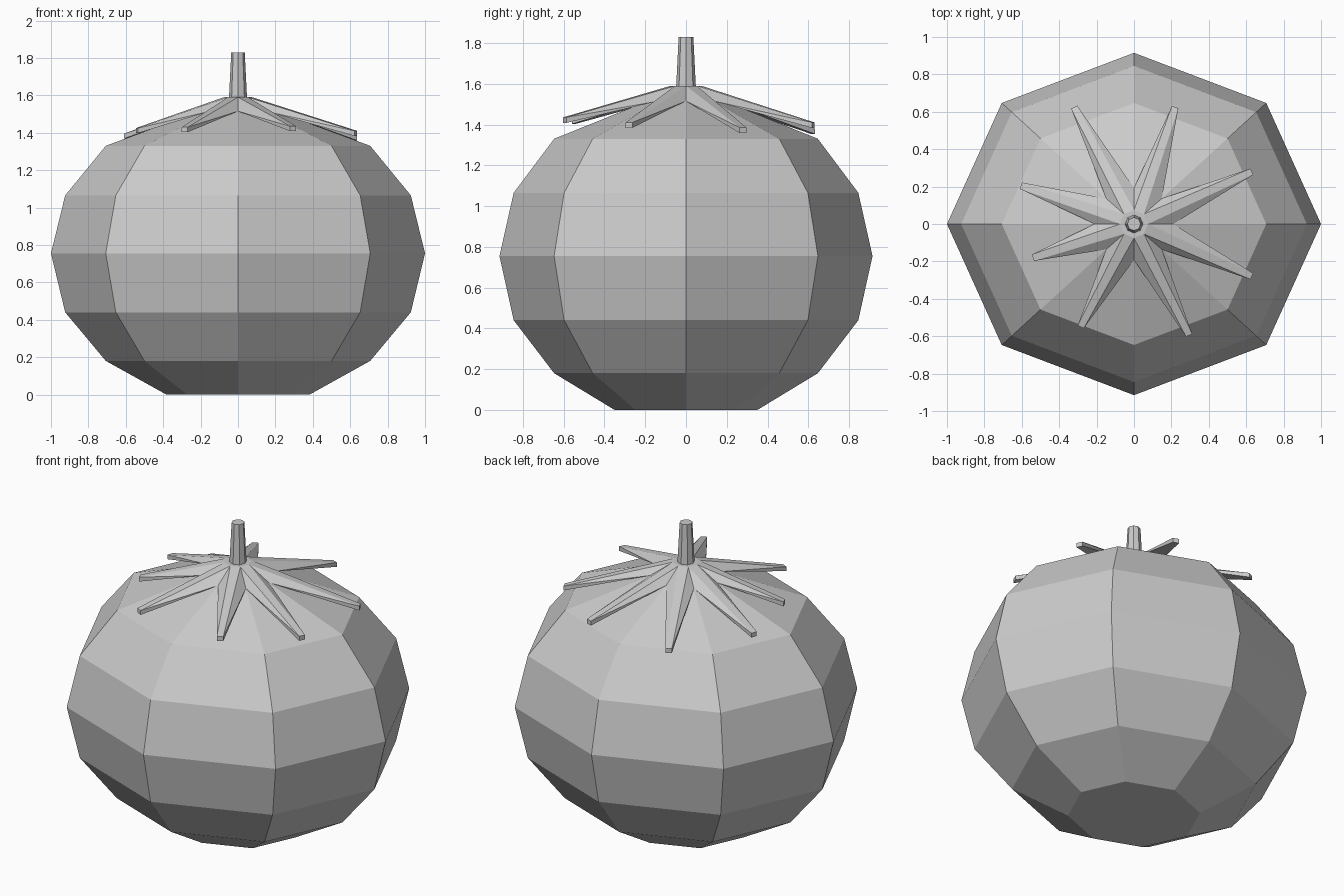
import bpy, bmesh
from math import sin, cos, pi
from mathutils import Vector

cube = bpy.data.objects.get("Cube")
if cube:
    bpy.data.objects.remove(cube, do_unlink=True)

SIDES = 8
DEPTH = 0.915  # the fruit is slightly narrower front to back

grey = bpy.data.materials.new("plain grey")
grey.use_nodes = True
grey.diffuse_color = (0.6, 0.6, 0.6, 1)
grey.node_tree.nodes["Principled BSDF"].inputs["Base Color"].default_value = (0.6, 0.6, 0.6, 1)


def finish(name, bm):
    bmesh.ops.recalc_face_normals(bm, faces=bm.faces[:])
    mesh = bpy.data.meshes.new(name)
    bm.to_mesh(mesh)
    bm.free()
    mesh.materials.append(grey)
    obj = bpy.data.objects.new(name, mesh)
    bpy.context.collection.objects.link(obj)
    return obj


def ring(bm, radius, z, squash=1.0):
    return [bm.verts.new((radius * cos(2 * pi * i / SIDES),
                          radius * squash * sin(2 * pi * i / SIDES), z))
            for i in range(SIDES)]


def lathe(name, profile, squash=1.0):
    """Stack of faceted rings with flat caps."""
    bm = bmesh.new()
    rings = [ring(bm, r, z, squash) for r, z in profile]
    for low, high in zip(rings, rings[1:]):
        for i in range(SIDES):
            j = (i + 1) % SIDES
            bm.faces.new((low[i], low[j], high[j], high[i]))
    bm.faces.new(rings[0])
    bm.faces.new(rings[-1])
    return finish(name, bm)


# Fruit body: faceted globe with a flat base and a conical crown
lathe("fruit_body", [(0.383, 0), (0.707, 0.18), (0.924, 0.44), (1.0, 0.755),
                     (0.924, 1.065), (0.707, 1.33), (0.03, 1.58)], DEPTH)

# Stem: slightly tapered, eight sides
lathe("stem", [(0.05, 1.55), (0.036, 1.83)])

# Leaf crown: eight uneven pointed leaves meeting at valleys on the fruit
tips = [(0.63, 0.28, 1.385), (0.22, 0.625, 1.41), (-0.32, 0.625, 1.38),
        (-0.605, 0.205, 1.395), (-0.54, -0.18, 1.425), (-0.285, -0.55, 1.43),
        (0.295, -0.595, 1.435), (0.63, -0.28, 1.41)]
bm = bmesh.new()
hub = ring(bm, 0.075, 1.59)
valley = ring(bm, 0.21, 1.515, DEPTH)
root = bm.verts.new((0, 0, 1.5))
bm.faces.new(hub)
for i, tip in enumerate(tips):
    j = (i + 1) % SIDES
    top = Vector(tip)
    side = Vector((-top.y, top.x, 0)).normalized() * 0.018
    drop = Vector((0, 0, 0.027))
    a, b, c, d = [bm.verts.new(p) for p in (top - side, top + side,
                                           top + side - drop, top - side - drop)]
    bm.faces.new((hub[i], a, b, hub[j]))          # upper strip
    bm.faces.new((hub[i], valley[i], a))          # sloping flanks
    bm.faces.new((valley[i], d, a))
    bm.faces.new((hub[j], b, valley[j]))
    bm.faces.new((valley[j], b, c))
    bm.faces.new((a, d, c, b))                    # blunt tip
    bm.faces.new((valley[i], valley[j], c, d))    # underside
    bm.faces.new((root, valley[j], valley[i]))
finish("leaf_crown", bm)
